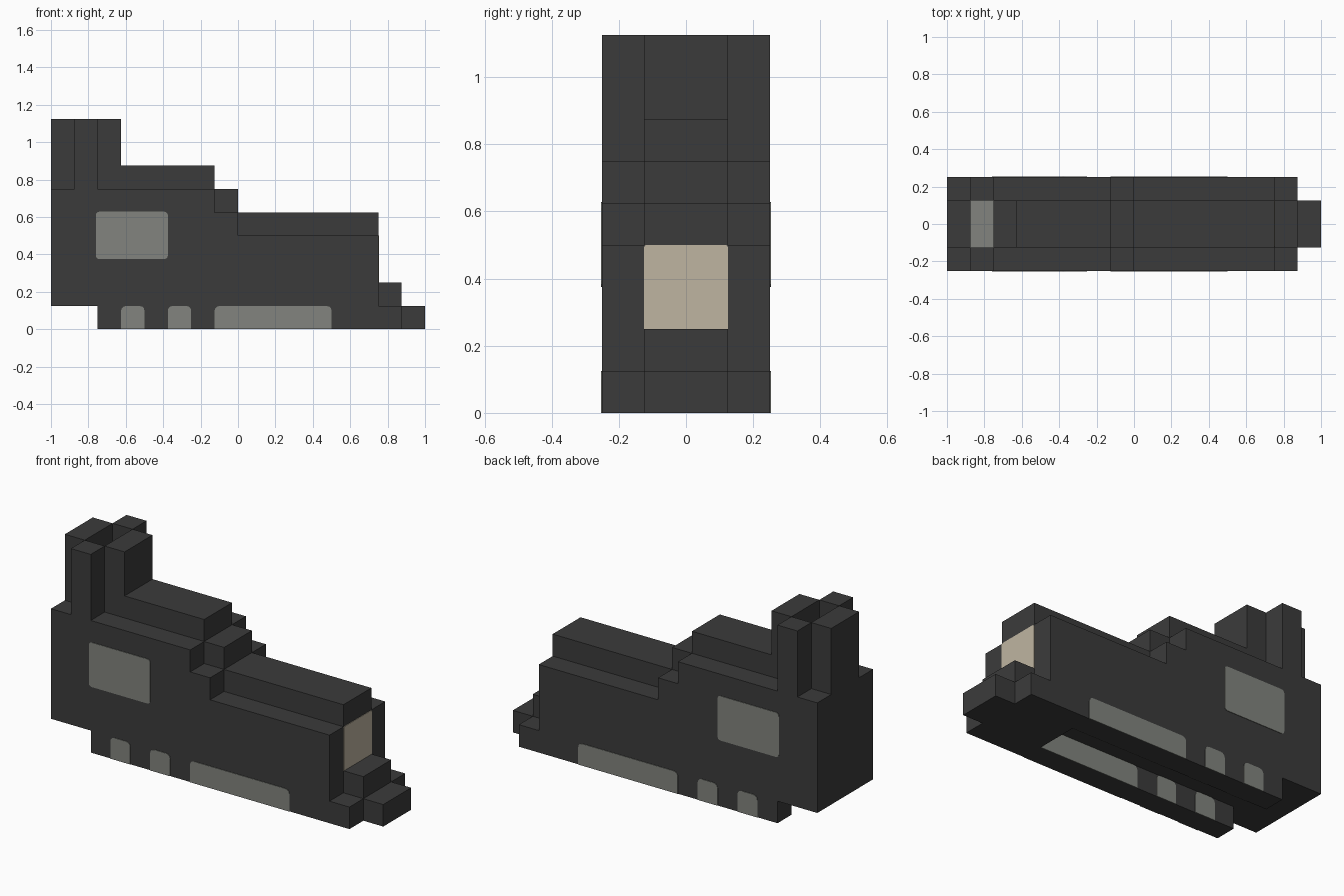
import bpy, bmesh, math
from mathutils import Vector

cube = bpy.data.objects.get("Cube")
if cube:
    bpy.data.objects.remove(cube, do_unlink=True)

U = 0.125  # block size


def material(name, rgb):
    m = bpy.data.materials.new(name)
    m.use_nodes = True
    m.diffuse_color = (*rgb, 1)
    m.node_tree.nodes["Principled BSDF"].inputs["Base Color"].default_value = (*rgb, 1)
    return m


DARK = material("dark iron", (0.044, 0.044, 0.044))
GREY = material("grey metal", (0.223, 0.231, 0.209))
TAN = material("pale lamp", (0.521, 0.462, 0.356))


def prism(name, points, offset, mat):
    """Extrude a closed 3D outline along an offset."""
    bm = bmesh.new()
    face = bm.faces.new([bm.verts.new(p) for p in points])
    ext = bmesh.ops.extrude_face_region(bm, geom=[face])
    moved = [g for g in ext["geom"] if isinstance(g, bmesh.types.BMVert)]
    bmesh.ops.translate(bm, verts=moved, vec=Vector(offset))
    bmesh.ops.recalc_face_normals(bm, faces=bm.faces)
    mesh = bpy.data.meshes.new(name)
    bm.to_mesh(mesh)
    bm.free()
    mesh.materials.append(mat)
    ob = bpy.data.objects.new(name, mesh)
    bpy.context.collection.objects.link(ob)
    return ob


def outline(a0, a1, b0, b1, r, round_bottom=True):
    """Rectangle outline with rounded top, and optionally bottom, corners."""
    corners = [(a1 - r, b1 - r, 0), (a0 + r, b1 - r, 1)]
    if round_bottom:
        corners += [(a0 + r, b0 + r, 2), (a1 - r, b0 + r, 3)]
    pts = []
    for ca, cb, quarter in corners:
        for i in range(4):
            t = (quarter + i / 3) * math.pi / 2
            pts.append((ca + r * math.cos(t), cb + r * math.sin(t)))
    if not round_bottom:
        pts += [(a0, b0), (a1, b0)]
    return pts


def stepped(name, profile, y0, y1):
    return prism(name, [(x * U, y0, z * U) for x, z in profile], (0, y1 - y0, 0), DARK)


# Central body: boiler, cab roof, nose and the chimney's end walls
stepped("central_body", [
    (-8, 1), (4, 1), (4, 0), (8, 0), (8, 1), (7, 1), (7, 2), (6, 2), (6, 5),
    (0, 5), (0, 6), (-1, 6), (-1, 7), (-5, 7), (-5, 9), (-6, 9), (-6, 6),
    (-7, 6), (-7, 9), (-8, 9)], -U, U)

# Side walls with skirts and the chimney's side walls
side = [(-8, 1), (-6, 1), (-6, 0), (7, 0), (7, 1), (6, 1), (6, 4), (0, 4),
        (0, 5), (-1, 5), (-1, 6), (-6, 6), (-6, 9), (-7, 9), (-7, 6), (-8, 6)]

T = 0.003  # plate thickness
wheels = {"rear_wheel": (-5, -4), "middle_wheel": (-3, -2), "front_wheels": (-1, 4)}

for label, s in (("right", -1), ("left", 1)):
    stepped(label + "_side_wall", side, s * U, s * 2 * U)

    # Cab window
    window = outline(-0.76, -0.375, 0.375, 0.628, 0.018)
    prism(label + "_window", [(x, s * 2 * U, z) for x, z in window], (0, s * T, 0), GREY)

    # Wheel plates on the outside and inside of each skirt
    for wheel, (a, b) in wheels.items():
        shape = outline(a * U, b * U, 0, U - 0.001, 0.025, False)
        for place, y, d in (("outer", s * 2 * U, s * T), ("inner", s * U, -s * T)):
            prism(f"{label}_{wheel}_{place}", [(x, y, z) for x, z in shape], (0, d, 0), GREY)

# Front lamp panel
lamp = outline(-U, U, 2 * U, 4 * U, 0.008, False)
prism("front_lamp_panel", [(6 * U, y, z) for y, z in lamp], (T, 0, 0), TAN)

# Floor inside the chimney
floor = [(-7, -1), (-6, -1), (-6, 1), (-7, 1)]
prism("chimney_floor", [(x * U, y * U, 6 * U) for x, y in floor], (0, 0, T), GREY)
